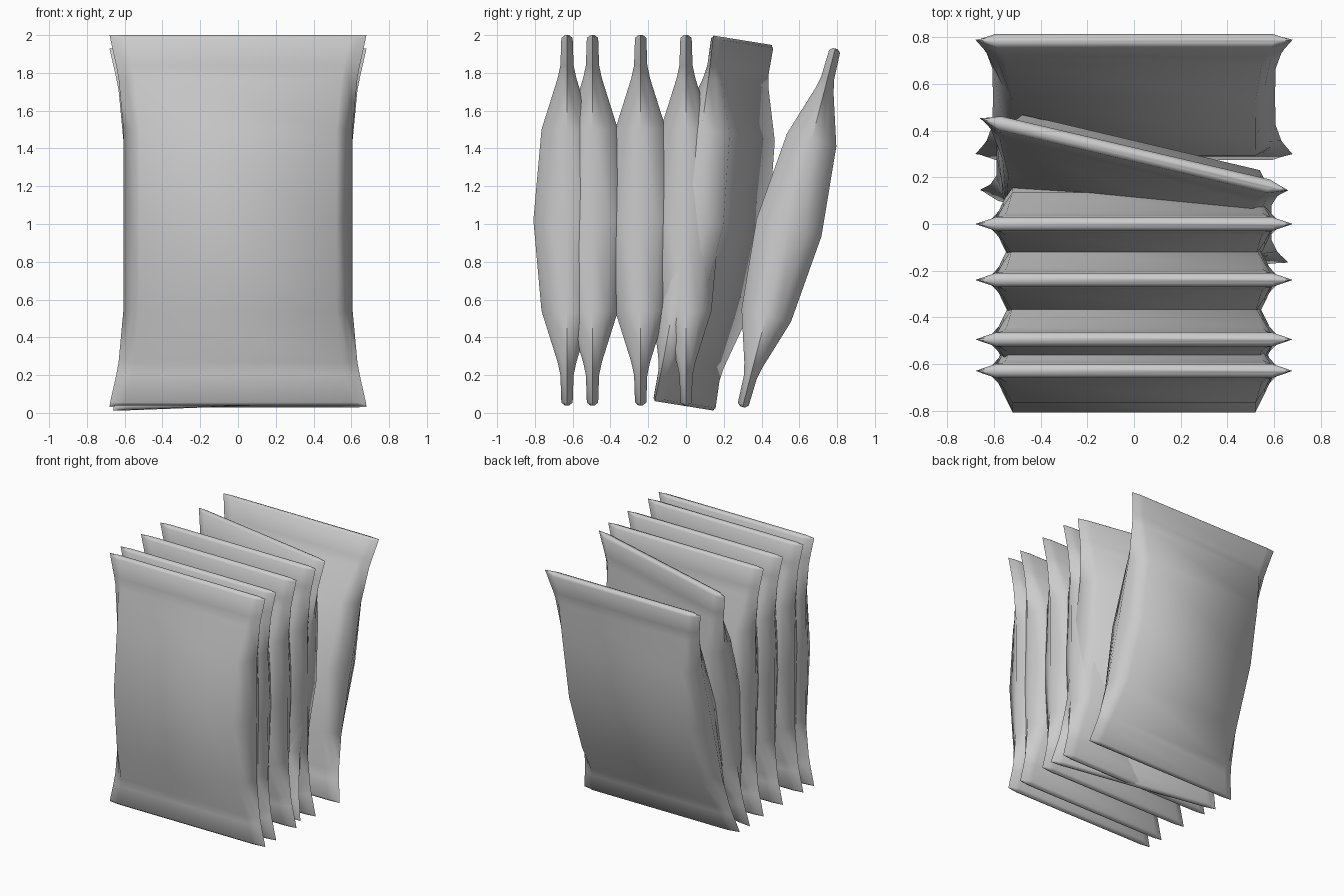
import bpy, bmesh
from math import radians
from mathutils import Matrix, Vector

if "Cube" in bpy.data.objects:
    bpy.data.objects.remove(bpy.data.objects["Cube"])

# Pillow bag profile: (distance from middle, half width, half thickness)
HALF = [(0.0, 0.605, 0.178), (0.48, 0.607, 0.135), (0.75, 0.632, 0.05),
        (0.82, 0.645, 0.035), (0.965, 0.677, 0.03), (0.98, 0.68, 0.012)]
ROWS = [(-s, w, t) for s, w, t in reversed(HALF[1:])] + HALF
# Side crease: (inset from edge, share of thickness)
CREASE = [(0.0, 0.0), (0.045, 0.55), (0.085, 1.0)]


def ring(z, w, t):
    """Closed lens-shaped section of the bag, pointed at both side edges."""
    right = [(w - i, -k * t) for i, k in CREASE]
    front = right + [(-x, y) for x, y in reversed(right)]
    back = [(-x, -y) for x, y in front[1:-1]]
    return [Vector((x, y, z)) for x, y in front + back]


def make_bag(name, location, tilt=0, turn=0):
    bm = bmesh.new()
    rings = [[bm.verts.new(p) for p in ring(*row)] for row in ROWS]
    n = len(rings[0])
    for a, b in zip(rings, rings[1:]):
        for i in range(n):
            j = (i + 1) % n
            bm.faces.new((a[i], a[j], b[j], b[i]))
    # Sealed ends
    bm.faces.new(rings[0])
    bm.faces.new(rings[-1])
    bmesh.ops.recalc_face_normals(bm, faces=bm.faces)
    mesh = bpy.data.meshes.new(name)
    bm.to_mesh(mesh)
    bm.free()
    bag = bpy.data.objects.new(name, mesh)
    bpy.context.collection.objects.link(bag)
    bag.matrix_world = (Matrix.Translation(location)
                        @ Matrix.Rotation(radians(tilt), 4, 'X')
                        @ Matrix.Rotation(radians(turn), 4, 'Z'))
    bpy.ops.object.select_all(action='DESELECT')
    bag.select_set(True)
    bpy.context.view_layer.objects.active = bag
    bpy.ops.object.shade_smooth_by_angle(angle=radians(65))


# Upright bags in a row
for number, y in enumerate((-0.63, -0.495, -0.24, 0.0), 1):
    make_bag(f"upright_bag_{number}", (0, y, 1.02))

# Turned bag and leaning bag at the back
make_bag("turned_bag", (0, 0.145, 1.005), tilt=-9.1, turn=-13.4)
make_bag("leaning_bag", (0, 0.545, 0.98), tilt=-14.5)
